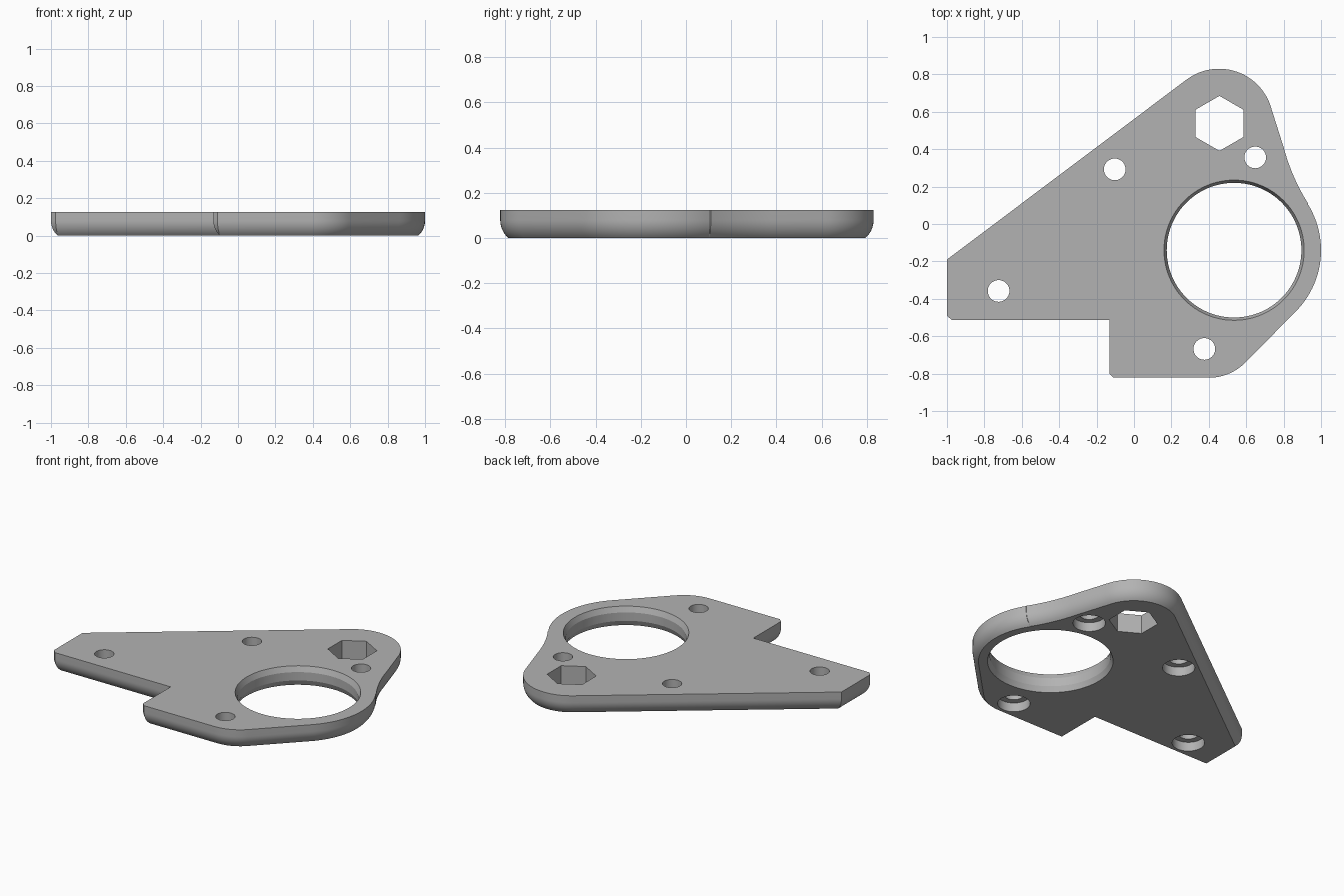
import bpy
import bmesh
from math import sin, cos, pi, radians
from mathutils import Vector

if "Cube" in bpy.data.objects:
    bpy.data.objects.remove(bpy.data.objects["Cube"])

THICK = 0.125    # plate thickness
ROUND_H = 0.08   # height of the rounded lower rim
ROUND_R = 0.107  # radius of the rounded lower rim

grey = bpy.data.materials.new("light grey")
grey.use_nodes = True
grey.diffuse_color = (0.45, 0.45, 0.45, 1)
grey.node_tree.nodes["Principled BSDF"].inputs["Base Color"].default_value = grey.diffuse_color


def arc(cx, cy, r, a0, a1, n):
    """Points on an arc, angles in degrees."""
    angles = [radians(a0 + (a1 - a0) * i / n) for i in range(n + 1)]
    return [Vector((cx + r * cos(a), cy + r * sin(a))) for a in angles]


def inset(points, d):
    """Mitred inward offset of a clockwise outline."""
    result = []
    for i, p in enumerate(points):
        e0 = (p - points[i - 1]).normalized()
        e1 = (points[(i + 1) % len(points)] - p).normalized()
        n0, n1 = Vector((e0.y, -e0.x)), Vector((e1.y, -e1.x))
        result.append(p + (n0 + n1) * d / (1 + n0.dot(n1)))
    return result


def loft(name, sections):
    """Closed solid from stacked (z, outline) sections."""
    bm = bmesh.new()
    rings = [[bm.verts.new((p.x, p.y, z)) for p in pts] for z, pts in sections]
    n = len(rings[0])
    for low, high in zip(rings, rings[1:]):
        for i in range(n):
            j = (i + 1) % n
            bm.faces.new((low[i], low[j], high[j], high[i]))
    bm.faces.new(rings[0])
    bm.faces.new(rings[-1])
    bmesh.ops.recalc_face_normals(bm, faces=bm.faces)
    mesh = bpy.data.meshes.new(name)
    bm.to_mesh(mesh)
    bm.free()
    mesh.materials.append(grey)
    obj = bpy.data.objects.new(name, mesh)
    bpy.context.collection.objects.link(obj)
    return obj


def bore(name, x, y, profile, n, turn=0):
    """Round or polygonal cutter from a (z, radius) profile."""
    return loft(name, [(z, arc(x, y, r, turn, turn + 360, n)[:-1]) for z, r in profile])


# Plate outline, clockwise from the left end
outline = [Vector((-1, -0.49)), Vector((-1, -0.19))]
outline += arc(0.455, 0.54, 0.29, 126.7, 15, 24)      # rounded back lobe
outline += arc(1.863, 0.693, 1.1, 195, 212, 10)       # hollow flank
outline += arc(0.535, -0.14, 0.465, 32, -45, 24)      # lobe around the large hole
outline += arc(0.4, -0.547, 0.275, -45, -90, 12)      # rounded front corner
outline += [Vector(p) for p in ((-0.11, -0.822), (-0.132, -0.8), (-0.132, -0.513), (-0.975, -0.513))]

# Plate body with rounded lower rim
sections = []
for i in range(9):
    z = ROUND_H * i / 8
    d = ROUND_R - (ROUND_R ** 2 - (ROUND_H - z) ** 2) ** 0.5
    sections.append((z, inset(outline, d)))
sections.append((THICK, outline))
plate = loft("mounting_plate", sections)

# Large opening, bevelled on both faces
E = 0.02
cutters = [bore("large_opening", 0.535, -0.14,
                [(-E, 0.375), (0, 0.375), (0.035, 0.36), (0.09, 0.36),
                 (THICK, 0.375), (THICK + E, 0.375)], 96)]

# Hexagonal opening
cutters.append(bore("hex_opening", 0.457, 0.538, [(-E, 0.147), (THICK + E, 0.147)], 6, 30))

# Screw holes, counterbored from below
for x, y in ((-0.103, 0.292), (0.648, 0.356), (-0.724, -0.358), (0.376, -0.668)):
    cutters.append(bore("screw_hole", x, y,
                        [(-E, 0.097), (0.06, 0.097), (0.06, 0.058), (THICK + E, 0.058)], 40))

# Cut the openings
bpy.ops.object.select_all(action='DESELECT')
bpy.context.view_layer.objects.active = plate
plate.select_set(True)
for cutter in cutters:
    cutter.hide_render = True
    mod = plate.modifiers.new(cutter.name, 'BOOLEAN')
    mod.operation = 'DIFFERENCE'
    mod.solver = 'EXACT'
    mod.object = cutter
    bpy.ops.object.modifier_apply(modifier=mod.name)
for cutter in cutters:
    bpy.data.objects.remove(cutter)

bpy.ops.object.shade_smooth_by_angle(angle=radians(16))
